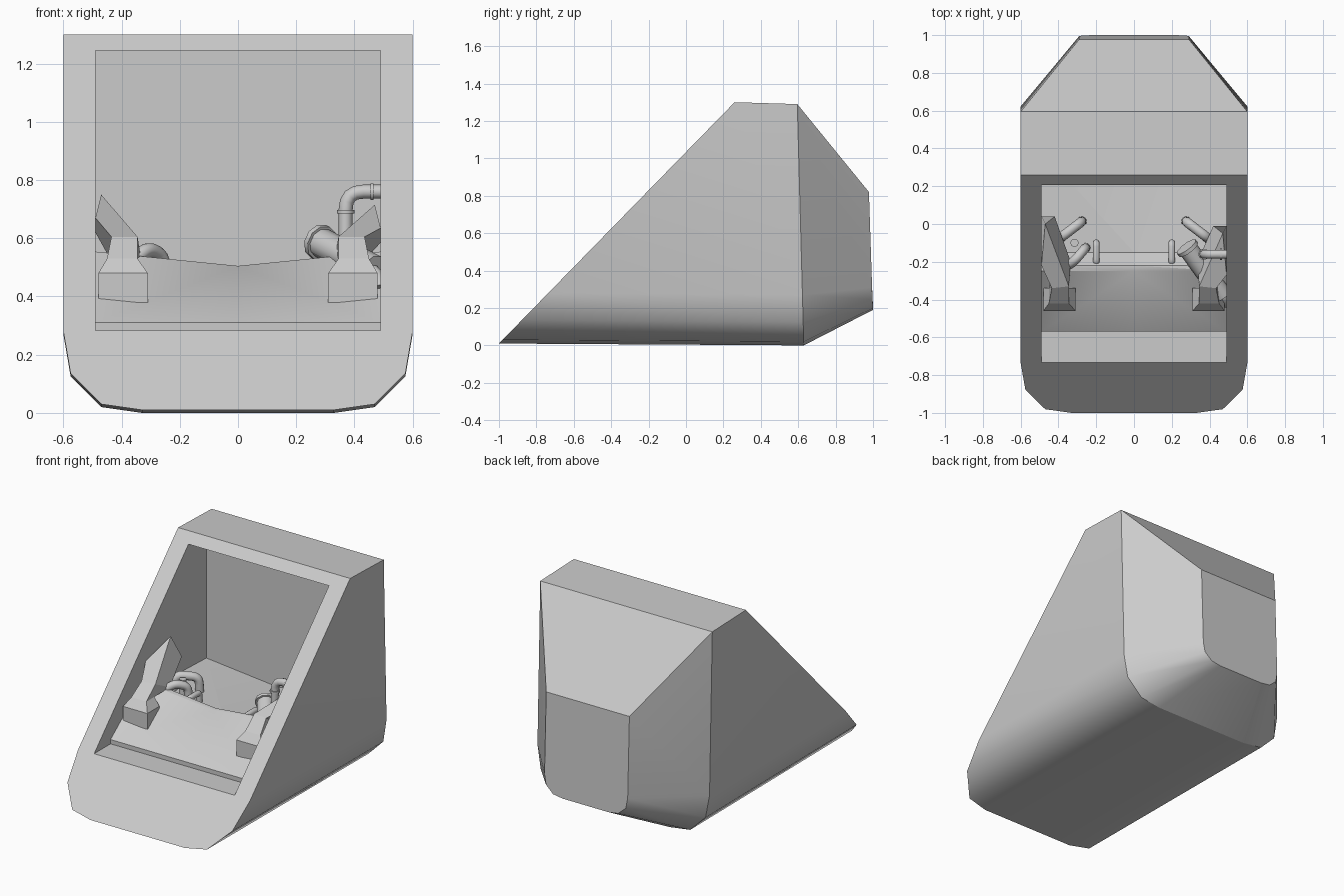
import bpy, bmesh
from math import radians
from mathutils import Vector

if "Cube" in bpy.data.objects:
    bpy.data.objects.remove(bpy.data.objects["Cube"])


def make_object(name, bm):
    bmesh.ops.recalc_face_normals(bm, faces=bm.faces[:])
    me = bpy.data.meshes.new(name)
    bm.to_mesh(me)
    bm.free()
    ob = bpy.data.objects.new(name, me)
    bpy.context.collection.objects.link(ob)
    return ob


def loft(name, rings, sharp_rings=(), triangulate=False):
    """Skin a list of equal-length closed rings and cap both ends."""
    bm = bmesh.new()
    vs = [[bm.verts.new(p) for p in r] for r in rings]
    n = len(rings[0])
    for a, b in zip(vs, vs[1:]):
        for i in range(n):
            j = (i + 1) % n
            bm.faces.new((a[i], a[j], b[j], b[i]))
    bm.faces.new(vs[0])
    bm.faces.new(vs[-1])
    for k in sharp_rings:
        for i in range(n):
            bm.edges.get((vs[k][i], vs[k][(i + 1) % n])).smooth = False
    if triangulate:
        bmesh.ops.triangulate(bm, faces=bm.faces[:])
    return make_object(name, bm)


def smooth(ob, angle):
    bpy.ops.object.select_all(action='DESELECT')
    ob.select_set(True)
    bpy.context.view_layer.objects.active = ob
    bpy.ops.object.shade_smooth_by_angle(angle=radians(angle))


def mirrored(half):
    return half + [(-x, y, z) for x, y, z in reversed(half)]


# Hull: sloped front, upright middle, tapered tail
outline = [(.6, 1.3), (.6, .28), (.575, .135), (.47, .03), (.33, .01)]
front = mirrored([(x, -1 + (z - .01) * 1.26 / 1.29, z) for x, z in outline])
middle = mirrored([(x, .63 - .035 * z / 1.3, z - .01) for x, z in outline])
tail = mirrored([(.29, .978, .82), (.29, .995, .31), (.278, .997, .245),
                 (.227, 1.0, .2), (.16, 1.0, .19)])
hull = loft("hull", [front, middle, tail], (0, 1, 2))

# Cabin cavity: profile across y and z, with a shallow V along x
cabin = [(-1.3, .283, 0), (-.57, .283, 0), (-.57, .31, 0), (-.25, .505, 1),
         (-.22, .505, 1), (-.15, .43, 1), (.385, .41, 1),
         (.385, 1.245, 0), (-1.3, 1.245, 0)]
rings = [[(x, y, z + v * abs(x) * .1) for y, z, v in cabin]
         for x in (-.49, 0, .49)]
cutter = loft("cabin_cutter", rings, triangulate=True)
cutter.hide_render = True
mod = hull.modifiers.new("cabin", 'BOOLEAN')
mod.operation = 'DIFFERENCE'
mod.solver = 'EXACT'
mod.object = cutter
bpy.context.view_layer.objects.active = hull
bpy.ops.object.modifier_apply(modifier=mod.name)
bpy.data.objects.remove(cutter)
smooth(hull, 38)


# Side consoles: box, taper, neck, and brace that reaches the wall
def rect(x0, x1, y0, y1, z0, z1=None):
    z1 = z0 if z1 is None else z1
    return [(x0, y0, z0), (x1, y0, z0), (x1, y1, z1), (x0, y1, z1)]


for side, name, dy, dz in ((-1, "left_console", 0, 0), (1, "right_console", -.05, -.035)):
    secs = [rect(.31, .48, -.46, -.34, .38, .375),
            rect(.31, .48, -.46, -.34, .48),
            rect(.345, .45, -.42, -.34, .53),
            [(.345, -.33, .605), (.435, -.34, .605), (.44, -.22, .53), (.335, -.2, .54)],
            [(.43, .03 + dy, .75 + dz), (.49, -.22 + dy, .67 + dz),
             (.49, .04 + dy, .62 + dz), (.42, .04 + dy, .62 + dz)]]
    secs[4][0] = (.47, .0 + dy, .75 + dz)
    loft(name, [[(side * x, y, z) for x, y, z in s] for s in secs])


# Pipes and cylinders
def pipe(name, pts, r, bend=0.0):
    path = [Vector(pts[0])]
    for a, b, c in zip(pts, pts[1:], pts[2:]):
        a, b, c = Vector(a), Vector(b), Vector(c)
        p, q = b + (a - b).normalized() * bend, b + (c - b).normalized() * bend
        path += [p.lerp(b, t).lerp(b.lerp(q, t), t) for t in (0, .25, .5, .75, 1)]
    path.append(Vector(pts[-1]))
    cu = bpy.data.curves.new(name, 'CURVE')
    cu.dimensions = '3D'
    cu.bevel_depth = r
    cu.bevel_resolution = 3
    cu.use_fill_caps = True
    sp = cu.splines.new('POLY')
    sp.points.add(len(path) - 1)
    for pt, co in zip(sp.points, path):
        pt.co = (*co, 1)
    ob = bpy.data.objects.new(name, cu)
    bpy.context.collection.objects.link(ob)
    bpy.ops.object.select_all(action='DESELECT')
    ob.select_set(True)
    bpy.context.view_layer.objects.active = ob
    bpy.ops.object.convert(target='MESH')
    smooth(bpy.context.object, 40)


pipe("canister", [(.285, -.13, .585), (.47, -.38, .49)], .052)
pipe("canister_flange", [(.277, -.12, .589), (.289, -.136, .583)], .062)
pipe("wall_elbow", [(.37, -.16, .46), (.37, -.16, .76), (.49, -.16, .76)], .024, .06)
pipe("elbow_collar", [(.37, -.16, .685), (.37, -.16, .697)], .03)
pipe("wall_collar", [(.455, -.16, .76), (.465, -.16, .76)], .03)
pipe("lower_hose", [(.42, -.33, .5), (.48, -.4, .48), (.485, -.42, .43)], .025, .04)
for s, label in ((-1, "left"), (1, "right")):
    pipe(label + "_upper_hose", [(s * .4, -.085, .45), (s * .385, -.07, .555),
                                 (s * .28, .01, .54), (s * .275, .015, .42)], .026, .04)
    pipe(label + "_hook", [(s * .2, -.21, .48), (s * .2, -.205, .505),
                           (s * .2, -.1, .505), (s * .2, -.1, .42)], .018, .02)
pipe("left_lower_hose", [(-.35, -.22, .53), (-.31, -.19, .565), (-.26, -.13, .54),
                         (-.255, -.125, .44)], .025, .03)
pipe("left_valve", [(-.315, -.1, .44), (-.315, -.1, .56)], .022)
